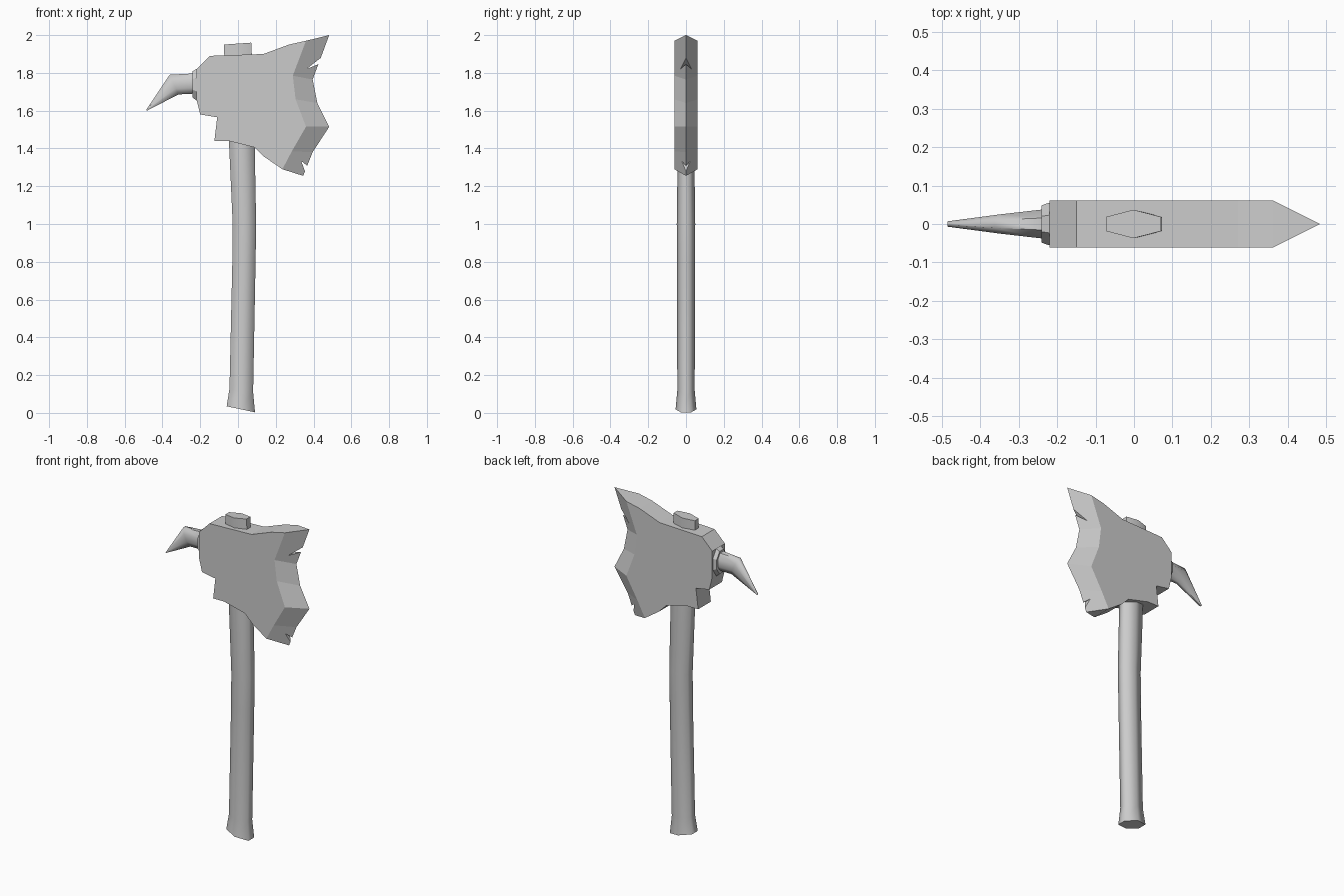
import bpy, bmesh, math

if "Cube" in bpy.data.objects:
    bpy.data.objects.remove(bpy.data.objects["Cube"], do_unlink=True)

grey = bpy.data.materials.new("plain_grey")
grey.use_nodes = True
grey.diffuse_color = (0.6, 0.6, 0.6, 1)
grey.node_tree.nodes["Principled BSDF"].inputs["Base Color"].default_value = (0.6, 0.6, 0.6, 1)


def finish(bm, name, angle=None):
    """Turn a bmesh into a named object, smooth below the given angle."""
    bmesh.ops.recalc_face_normals(bm, faces=bm.faces)
    mesh = bpy.data.meshes.new(name)
    bm.to_mesh(mesh)
    bm.free()
    mesh.materials.append(grey)
    obj = bpy.data.objects.new(name, mesh)
    bpy.context.collection.objects.link(obj)
    bpy.ops.object.select_all(action='DESELECT')
    obj.select_set(True)
    bpy.context.view_layer.objects.active = obj
    if angle:
        bpy.ops.object.shade_smooth_by_angle(angle=math.radians(angle))
    return obj


def loft(name, rings, angle=None):
    """Skin a list of closed rings and cap both ends."""
    bm = bmesh.new()
    loops = [[bm.verts.new(p) for p in ring] for ring in rings]
    n = len(loops[0])
    for a, b in zip(loops, loops[1:]):
        for i in range(n):
            j = (i + 1) % n
            bm.faces.new((a[i], a[j], b[j], b[i]))
    bm.faces.new(loops[0])
    bm.faces.new(loops[-1])
    return finish(bm, name, angle)


def oval(a, b, half_y, sides):
    """Ring spanning two x-z points, with the given half width in y."""
    ring = []
    for i in range(sides):
        t = math.tau * (i + 0.5) / sides
        k = math.cos(t) / math.cos(math.pi / sides)
        s = math.sin(t) / math.sin(math.pi / sides * (2 * ((sides // 2) // 2) + 1))
        ring.append((a[0] + (b[0] - a[0]) * (1 + k) / 2, s * half_y,
                     a[1] + (b[1] - a[1]) * (1 + k) / 2))
    return ring


# Axe head: flat cheeks, with a wedge running out to the cutting edge
HALF = 0.0615
back = [(0.235, 1.29), (0.14, 1.355), (0.09, 1.405), (-0.05, 1.44), (-0.125, 1.44),
        (-0.11, 1.565), (-0.20, 1.58), (-0.22, 1.66), (-0.22, 1.82), (-0.15, 1.89),
        (0.135, 1.90), (0.27, 1.95), (0.36, 1.97)]
bevel = [(0.29, 1.785), (0.305, 1.66), (0.36, 1.515), (0.285, 1.385)]
edge = [(0.483, 2.0), (0.395, 1.765), (0.42, 1.64), (0.483, 1.515), (0.395, 1.38), (0.345, 1.255)]
bm = bmesh.new()
outline = back + bevel
sides = [[bm.verts.new((x, y, z)) for x, z in outline] for y in (-HALF, HALF)]
tip = [bm.verts.new((x, 0, z)) for x, z in edge]
last = len(back) - 1
for side in sides:
    bm.faces.new(side)
    inner = side[last:] + side[:1]
    for i in range(len(tip) - 1):
        bm.faces.new((inner[i], inner[i + 1], tip[i + 1], tip[i]))
for i in range(last):
    bm.faces.new((sides[0][i], sides[0][i + 1], sides[1][i + 1], sides[1][i]))
for i, t in ((last, tip[0]), (0, tip[-1])):
    bm.faces.new((sides[0][i], sides[1][i], t))
head = finish(bm, "axe_head")

# Battle-damage notches in the cutting edge
notches = [[(0.362, 1.82), (0.49, 1.92), (0.49, 1.873)],
           [(0.335, 1.333), (0.412, 1.274), (0.376, 1.22)]]
for tri in notches:
    cutter = loft("notch_cutter", [[(x, y, z) for x, z in tri] for y in (-0.2, 0.2)])
    cutter.hide_render = True
    mod = head.modifiers.new("notch", 'BOOLEAN')
    mod.operation = 'DIFFERENCE'
    mod.solver = 'EXACT'
    mod.object = cutter
    bpy.context.view_layer.objects.active = head
    bpy.ops.object.modifier_apply(modifier=mod.name)
    bpy.data.objects.remove(cutter, do_unlink=True)

# Handle: curved six-sided shaft with a flared foot
shaft = [((-0.06, 0.035), (0.09, 0.003), 0.055),
         ((-0.045, 0.13), (0.08, 0.11), 0.046),
         ((-0.03, 0.80), (0.093, 0.80), 0.048),
         ((-0.028, 1.0), (0.096, 1.0), 0.049),
         ((-0.048, 1.44), (0.088, 1.44), 0.043),
         ((-0.073, 1.90), (0.073, 1.90), 0.037),
         ((-0.073, 1.95), (0.070, 1.96), 0.037)]
loft("handle", [oval(a, b, w, 6) for a, b, w in shaft], 72)

# Collar and hooked back spike
loft("spike_collar", [oval((-0.21, 1.655), (-0.21, 1.82), 0.055, 8),
                      oval((-0.222, 1.655), (-0.222, 1.82), 0.055, 8),
                      oval((-0.241, 1.67), (-0.241, 1.808), 0.048, 8)])
loft("back_spike", [oval((-0.235, 1.69), (-0.235, 1.797), 0.038, 8),
                    oval((-0.315, 1.686), (-0.362, 1.79), 0.025, 8),
                    oval((-0.482, 1.60), (-0.485, 1.605), 0.007, 8)], 60)
